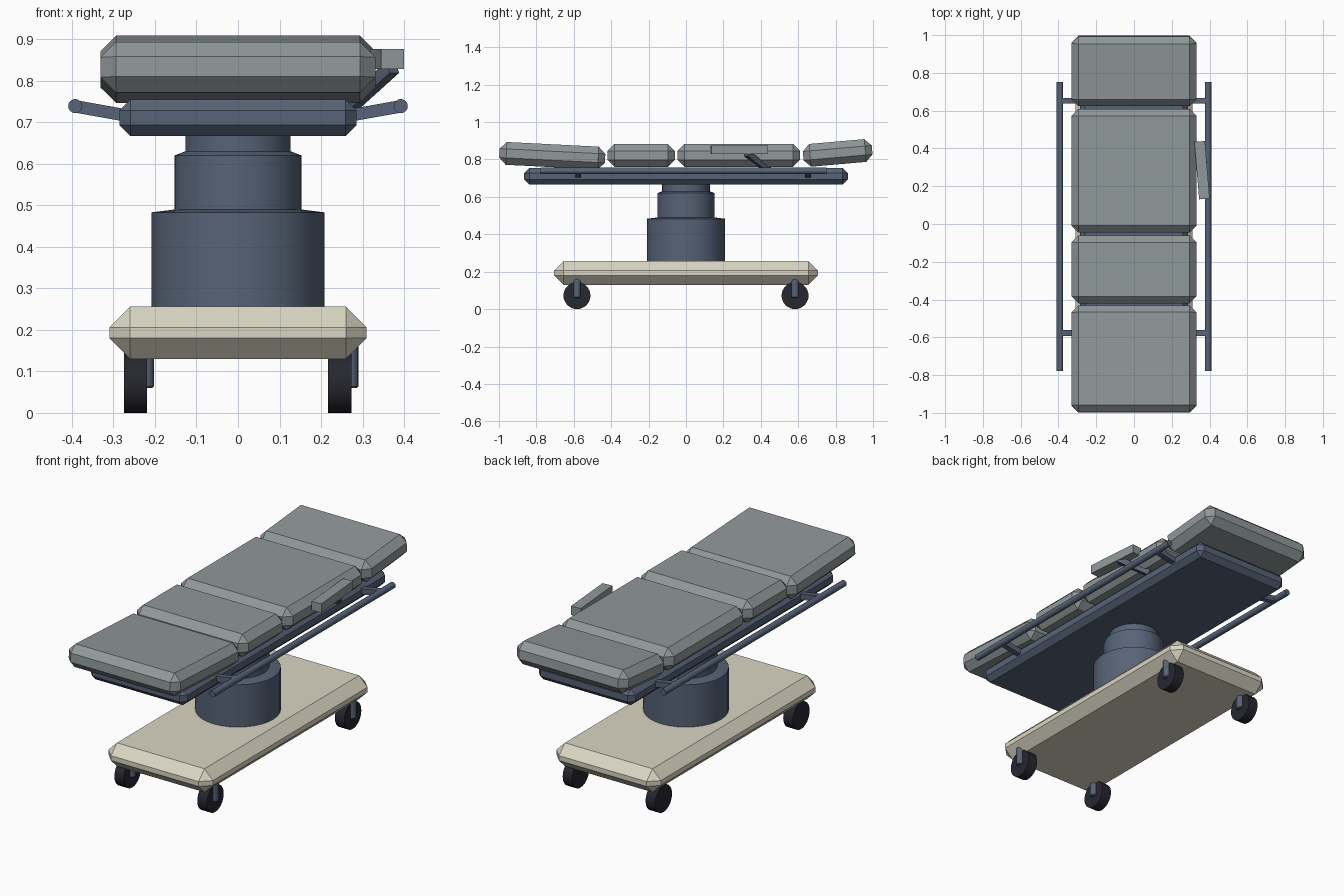
import bpy
import bmesh
from math import radians, cos, sin, pi
from mathutils import Vector, Matrix

cube = bpy.data.objects.get("Cube")
if cube:
    bpy.data.objects.remove(cube, do_unlink=True)


def material(name, rgb):
    m = bpy.data.materials.new(name)
    m.use_nodes = True
    m.diffuse_color = (*rgb, 1)
    m.node_tree.nodes["Principled BSDF"].inputs["Base Color"].default_value = (*rgb, 1)
    return m


CREAM = material("cream", (0.70, 0.67, 0.55))
GREY = material("cushion grey", (0.28, 0.315, 0.325))
BLUE = material("blue steel", (0.095, 0.125, 0.185))
BLACK = material("black rubber", (0.02, 0.02, 0.03))


def finish(name, bm, mat, smooth=False):
    bmesh.ops.recalc_face_normals(bm, faces=bm.faces)
    mesh = bpy.data.meshes.new(name)
    bm.to_mesh(mesh)
    bm.free()
    mesh.materials.append(mat)
    ob = bpy.data.objects.new(name, mesh)
    bpy.context.collection.objects.link(ob)
    if smooth:
        bpy.ops.object.select_all(action="DESELECT")
        ob.select_set(True)
        bpy.context.view_layer.objects.active = ob
        bpy.ops.object.shade_smooth_by_angle(angle=radians(30))
    return ob


def box(name, centre, size, mat, bevel=0, rot=(0, 0, 0)):
    """Box with optional single chamfer on every edge."""
    bm = bmesh.new()
    bmesh.ops.create_cube(bm, size=1)
    bmesh.ops.scale(bm, vec=size, verts=bm.verts)
    if bevel:
        bmesh.ops.bevel(bm, geom=bm.edges[:], offset=bevel, segments=1,
                        affect="EDGES", profile=0.5)
    ob = finish(name, bm, mat)
    ob.location = centre
    ob.rotation_euler = [radians(a) for a in rot]
    return ob


def bar(name, start, end, width, depth, mat):
    """Rectangular bar between two points."""
    a, b = Vector(start), Vector(end)
    ob = box(name, (a + b) / 2, (width, depth, (b - a).length), mat)
    ob.rotation_mode = "QUATERNION"
    ob.rotation_quaternion = (b - a).to_track_quat("Z", "Y")
    return ob


def rod(name, start, end, radius, mat, sides=16, bevel=0):
    """Round rod between two points."""
    a, b = Vector(start), Vector(end)
    bm = bmesh.new()
    bmesh.ops.create_cone(bm, cap_ends=True, segments=sides, radius1=radius,
                          radius2=radius, depth=(b - a).length)
    if bevel:
        rims = [e for e in bm.edges if abs(e.verts[0].co.z - e.verts[1].co.z) < 1e-5]
        bmesh.ops.bevel(bm, geom=rims, offset=bevel, segments=1, affect="EDGES")
    turn = (b - a).to_track_quat("Z", "Y").to_matrix().to_4x4()
    bm.transform(Matrix.Translation((a + b) / 2) @ turn)
    return finish(name, bm, mat, smooth=True)


def lathe(name, profile, mat, sides=32):
    """Closed solid of revolution from (radius, height) pairs."""
    bm = bmesh.new()
    rings = [[bm.verts.new((r * cos(2 * pi * i / sides), r * sin(2 * pi * i / sides), z))
              for i in range(sides)] for r, z in profile]
    for low, high in zip(rings, rings[1:]):
        for i in range(sides):
            j = (i + 1) % sides
            bm.faces.new((low[i], low[j], high[j], high[i]))
    bm.faces.new(rings[0])
    bm.faces.new(rings[-1])
    return finish(name, bm, mat, smooth=True)


# Base and telescoping column
box("base", (0, 0, 0.193), (0.62, 1.41, 0.126), CREAM, 0.05)
lathe("column", [(0.208, 0.25), (0.208, 0.483), (0.153, 0.49), (0.153, 0.62),
                 (0.127, 0.63), (0.127, 0.67)], BLUE)

# Casters: wheel with a stem on its left side
for end, y in (("front", -0.583), ("rear", 0.583)):
    for side, x in (("left", 0.245), ("right", -0.247)):
        rod(f"{end}_{side}_wheel", (x - 0.028, y, 0.072), (x + 0.028, y, 0.072),
            0.072, BLACK, 32)
        rod(f"{end}_{side}_caster_stem", (x + 0.025, y, 0.06), (x + 0.025, y, 0.166),
            0.02, BLUE, 16, 0.004)

# Table frame
box("table_frame", (0, 0, 0.711), (0.572, 1.73, 0.088), BLUE, 0.027)

# Cushions: name, y, z, length, tilt
for name, y, z, length, tilt in (
        ("leg_cushion", -0.715, 0.82, 0.566, -2.9),
        ("seat_cushion", -0.24, 0.822, 0.36, 0),
        ("back_cushion", 0.282, 0.822, 0.655, 0),
        ("head_cushion", 0.811, 0.835, 0.37, 5)):
    box(name, (0, y, z), (0.662, length, 0.122), GREY, 0.037, (tilt, 0, 0))

# Side rails on angled brackets
for side, s in (("left", 1), ("right", -1)):
    rod(f"{side}_rail", (s * 0.392, -0.778, 0.739), (s * 0.392, 0.752, 0.739), 0.017, BLUE)
    for end, y in (("front", -0.577), ("rear", 0.652)):
        bar(f"{side}_{end}_rail_bracket", (s * 0.25, y, 0.713), (s * 0.39, y, 0.738),
            0.03, 0.03, BLUE)

# Armrest on a slanted strut
box("armrest", (0.36, 0.285, 0.852), (0.056, 0.305, 0.048), GREY, 0, (0, 0, 4.7))
bar("armrest_strut", (0.27, 0.445, 0.74), (0.372, 0.325, 0.832), 0.03, 0.03, BLUE)
